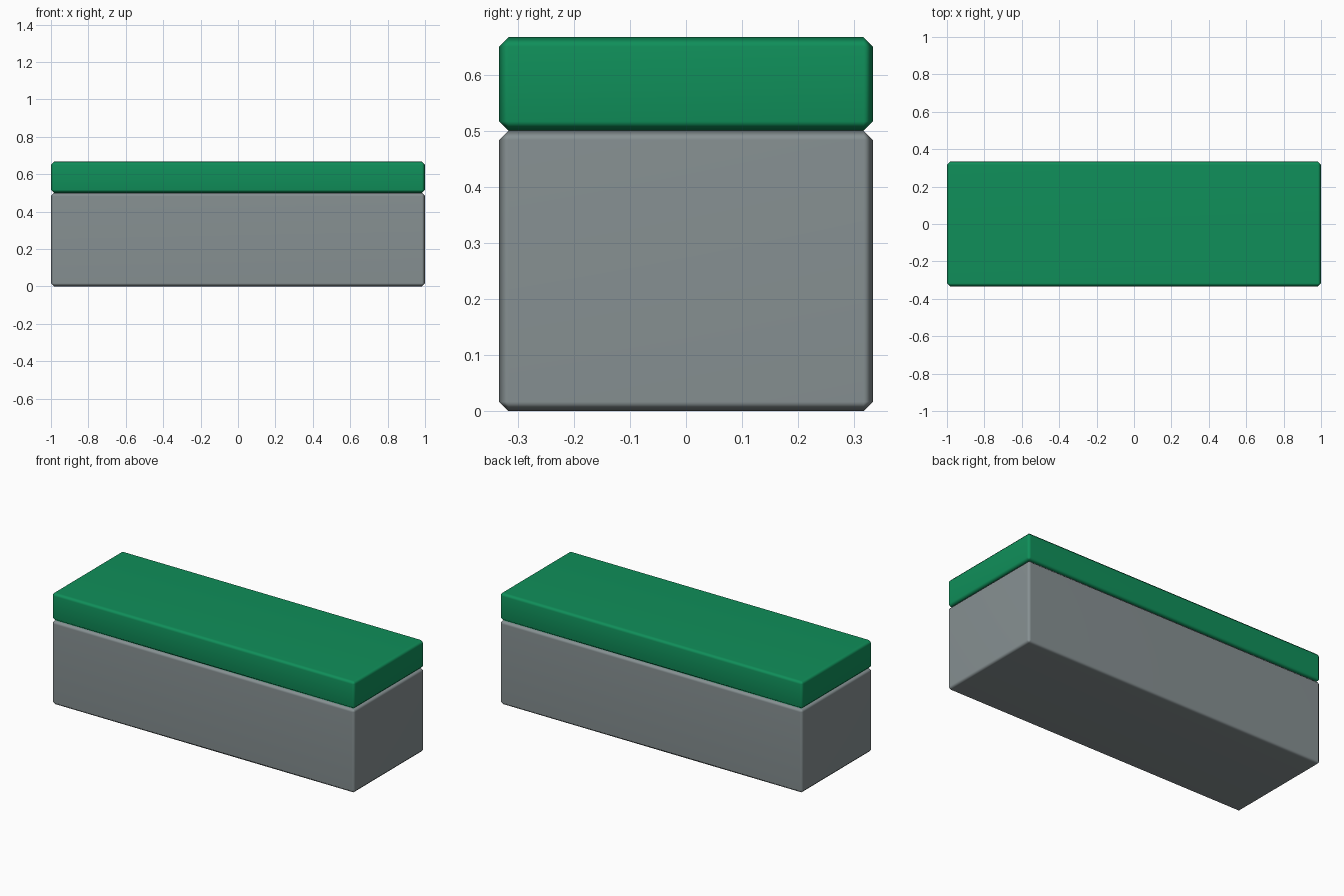
import bpy

if "Cube" in bpy.data.objects:
    bpy.data.objects.remove(bpy.data.objects["Cube"])


def material(name, rgb):
    mat = bpy.data.materials.new(name)
    mat.diffuse_color = (*rgb, 1.0)
    mat.use_nodes = True
    mat.node_tree.nodes["Principled BSDF"].inputs["Base Color"].default_value = mat.diffuse_color
    return mat


def chamfered_slab(name, z0, z1, mat):
    """Full-footprint box with a narrow one-step chamfer and softened edges."""
    bpy.ops.mesh.primitive_cube_add(size=1, location=(0, 0, (z0 + z1) / 2))
    ob = bpy.context.object
    ob.name = name
    ob.scale = (2.0, 2 / 3, z1 - z0)
    bpy.ops.object.transform_apply(location=False, rotation=False, scale=True)
    ob.data.materials.append(mat)
    for poly in ob.data.polygons:
        poly.use_smooth = True
    bevel = ob.modifiers.new("chamfer", 'BEVEL')
    bevel.width = 1 / 60
    bevel.segments = 1
    bevel.limit_method = 'NONE'
    # keep the broad faces flat, blend only across the chamfers
    ob.modifiers.new("flat_faces", 'WEIGHTED_NORMAL')
    return ob


grey = material("stone_grey", (0.24, 0.28, 0.288))
green = material("grass_green", (0.005, 0.275, 0.102))

# Grey base block and green cap slab
chamfered_slab("base_block", 0.0, 0.5, grey)
chamfered_slab("top_slab", 0.5, 2 / 3, green)
